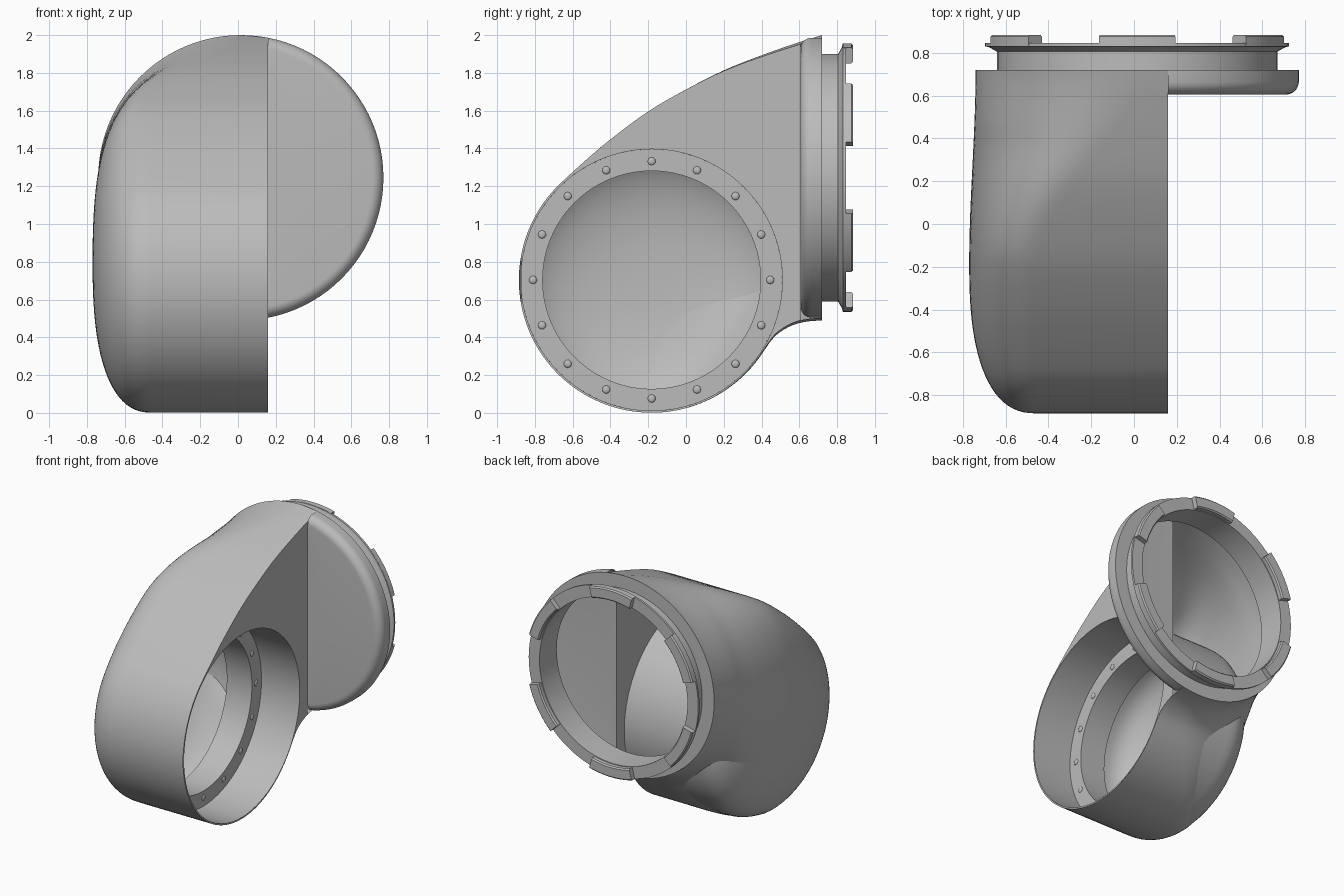
import bpy, bmesh, math
from mathutils import Matrix, Vector

cube = bpy.data.objects.get("Cube")
if cube:
    bpy.data.objects.remove(cube, do_unlink=True)

grey = bpy.data.materials.new("plain grey")
grey.use_nodes = True
COLOUR = (0.5, 0.5, 0.5, 1)
grey.diffuse_color = COLOUR
grey.node_tree.nodes["Principled BSDF"].inputs["Base Color"].default_value = COLOUR

WHEEL_Y, WHEEL_Z, WHEEL_R = -0.182, 0.704, 0.703  # side opening axis
PORT_X, PORT_Z, PORT_R = 0.015, 1.245, 0.755      # rear port axis
SIDE, BACK, PLATE = 0.16, 0.72, 0.605
DOME_X, DOME_DEPTH, DOME_POWER = -0.45, 0.32, 2.5
HOLE = 0.692


def finish(name, bm, angle=35):
    bmesh.ops.remove_doubles(bm, verts=bm.verts, dist=0.0005)
    bmesh.ops.recalc_face_normals(bm, faces=bm.faces)
    mesh = bpy.data.meshes.new(name)
    bm.to_mesh(mesh)
    bm.free()
    mesh.materials.append(grey)
    ob = bpy.data.objects.new(name, mesh)
    bpy.context.collection.objects.link(ob)
    bpy.ops.object.select_all(action='DESELECT')
    ob.select_set(True)
    bpy.context.view_layer.objects.active = ob
    bpy.ops.object.shade_smooth_by_angle(angle=math.radians(angle))


def grid(bm, rows, closed=False):
    """Skin a list of equally long point rows."""
    vs = [[bm.verts.new(p) for p in row] for row in rows]
    n = len(rows[0])
    for a, b in zip(vs, vs[1:]):
        for i in range(n if closed else n - 1):
            j = (i + 1) % n
            bm.faces.new((a[i], a[j], b[j], b[i]))


def around_port(r, y, t):
    return Vector((PORT_X + r * math.sin(t), y, PORT_Z + r * math.cos(t)))


def around_wheel(r, x, t):
    return Vector((x, WHEEL_Y + r * math.sin(t), WHEEL_Z + r * math.cos(t)))


def revolve(place, profile, steps=96):
    bm = bmesh.new()
    turns = [math.tau * i / steps for i in range(steps)]
    grid(bm, [[place(r, d, t) for t in turns] for r, d in profile], closed=True)
    return bm


def curve(points, y):
    """Smooth interpolation through a few outline points."""
    k = max(i for i in range(len(points) - 1) if i == 0 or points[i][0] <= y)
    p = [points[min(max(k + o, 0), len(points) - 1)] for o in (-1, 0, 1, 2)]
    h = p[2][0] - p[1][0]
    u = (y - p[1][0]) / h
    m0 = (p[2][1] - p[0][1]) / (p[2][0] - p[0][0]) * h
    m1 = (p[3][1] - p[1][1]) / (p[3][0] - p[1][0]) * h
    return ((2*u**3 - 3*u*u + 1) * p[1][1] + (u**3 - 2*u*u + u) * m0
            + (3*u*u - 2*u**3) * p[2][1] + (u**3 - u*u) * m1)


TOP = [(-0.72, 1.157), (-0.655, 1.224), (-0.52, 1.347), (-0.4, 1.448), (-0.2, 1.596),
       (0, 1.712), (0.2, 1.813), (0.4, 1.893), (0.6, 1.963), (BACK, 2.0)]
BOTTOM = [(0.36, 0.258), (0.41, 0.325), (0.47, 0.405), (0.55, 0.458), (0.63, 0.482), (BACK, 0.49)]


def outline(y):
    half = math.sqrt(max(0, WHEEL_R ** 2 - (y - WHEEL_Y) ** 2))
    top = curve(TOP, y) if y > -0.655 else WHEEL_Z + half
    low = curve(BOTTOM, y) if y > 0.41 else WHEEL_Z - half
    return low, top


def blend(y):
    t = max(0, (y - WHEEL_Y) / (BACK - WHEEL_Y))
    return t * t * (3 - 2 * t)


def edge(y):
    """Lower and upper z of the shell where it meets the flat side."""
    low, top = outline(y)
    mid, half = (low + top) / 2, (top - low) / 2
    half *= 1 - 0.0186 * blend(y) ** 2
    return mid - half, mid + half


def bulge(rho, power):
    return max(0, 1 - rho ** power) ** (1 / power)


def section(y):
    low, top = outline(y)
    mid, half = (low + top) / 2, (top - low) / 2
    t = blend(y)
    start = DOME_X + (PORT_X - DOME_X) * t
    depth = DOME_DEPTH + (PORT_R - DOME_DEPTH) * t
    power = DOME_POWER + (2 - DOME_POWER) * t
    ahead = min(1, max(0, (WHEEL_Y - y) / WHEEL_R))
    row = [(SIDE, y, edge(y)[0])]
    for i in range(49):
        s = math.sin(math.pi * (i / 48 - 0.5))
        rho = min(1, math.sqrt(ahead ** 2 + (1 - ahead ** 2) * s * s))
        row.append((start - depth * bulge(rho, power), y, mid + half * s))
    return row + [(SIDE, y, edge(y)[1])]


# Scoop-shaped housing: lofted from the round front to the rear port
front = WHEEL_Y - WHEEL_R
ys = [front + WHEEL_R * (1 - math.cos(math.pi / 2 * i / 24)) for i in range(25)]
ys += [WHEEL_Y + (BACK - WHEEL_Y) * i / 36 for i in range(1, 37)]
bm = bmesh.new()
grid(bm, [section(y) for y in ys])
finish("housing_shell", bm, 40)

# Flat side wall around the round opening
wall_ys = [WHEEL_Y - HOLE * math.cos(math.pi * i / 64) for i in range(65)]
wall_ys += [WHEEL_Y + HOLE + (PLATE - WHEEL_Y - HOLE) * i / 6 for i in range(1, 7)]
upper, lower = [], []
for y in wall_ys:
    half = math.sqrt(max(0, HOLE ** 2 - (y - WHEEL_Y) ** 2))
    low, top = edge(y)
    upper.append([(SIDE, y, WHEEL_Z + half), (SIDE, y, top)])
    lower.append([(SIDE, y, low), (SIDE, y, WHEEL_Z - half)])
bm = bmesh.new()
grid(bm, upper)
grid(bm, lower)
finish("side_wall", bm)

# Domed cup inside the side opening
cup = [(HOLE, SIDE)]
for i in range(21):
    rho = math.cos(math.pi / 2 * i / 20)
    cup.append((HOLE * rho, DOME_X - (DOME_DEPTH - 0.01) * bulge(rho, DOME_POWER)))
finish("side_cup", revolve(around_wheel, cup))

# Deep mounting ring set back in the cup
finish("mounting_ring", revolve(around_wheel, [
    (HOLE, -0.16), (0.577, -0.16), (0.577, -0.37), (HOLE, -0.37)]))

# Rivets on the mounting ring
bm = bmesh.new()
for i in range(16):
    spot = around_wheel(0.628, -0.16, math.tau * i / 16)
    bmesh.ops.create_uvsphere(bm, u_segments=12, v_segments=8, radius=0.021,
                              matrix=Matrix.Translation(spot) @ Matrix.Diagonal((0.4, 1, 1, 1)))
finish("ring_rivets", bm, 60)

# Rounded plate that closes the port beside the housing
bm = revolve(around_port, [(0, PLATE)] + [
    (PORT_R - 0.06 + 0.06 * math.sin(a), PLATE + 0.06 - 0.06 * math.cos(a))
    for a in (math.pi / 2 * i / 8 for i in range(9))] + [(PORT_R, BACK)])
bmesh.ops.bisect_plane(bm, geom=bm.verts[:] + bm.edges[:] + bm.faces[:], dist=1e-5,
                       plane_co=(SIDE, 0, 0), plane_no=(1, 0, 0), clear_inner=True)
finish("port_plate", bm)

# Rear port: shoulder, neck, lip and bore
finish("port_collar", revolve(around_port, [
    (PORT_R, BACK), (0.655, BACK), (0.655, 0.805), (0.69, 0.825), (0.71, 0.83),
    (0.71, 0.846), (0.62, 0.846), (0.62, 0.64), (0.71, 0.64)]), 30)

# Six locking lugs on the lip
bm = bmesh.new()
for k in range(6):
    arc = [math.tau * k / 6 + math.radians(14.5) * (i / 10 - 1) for i in range(21)]
    ring = [(0.625, 0.835), (0.711, 0.835), (0.711, 0.875), (0.702, 0.884),
            (0.634, 0.884), (0.625, 0.875)]
    rows = [[around_port(r, y, t) for r, y in ring] for t in arc]
    grid(bm, rows, closed=True)
    for row in (rows[0], rows[-1]):
        bm.faces.new([bm.verts.new(p) for p in row])
finish("locking_lugs", bm)
